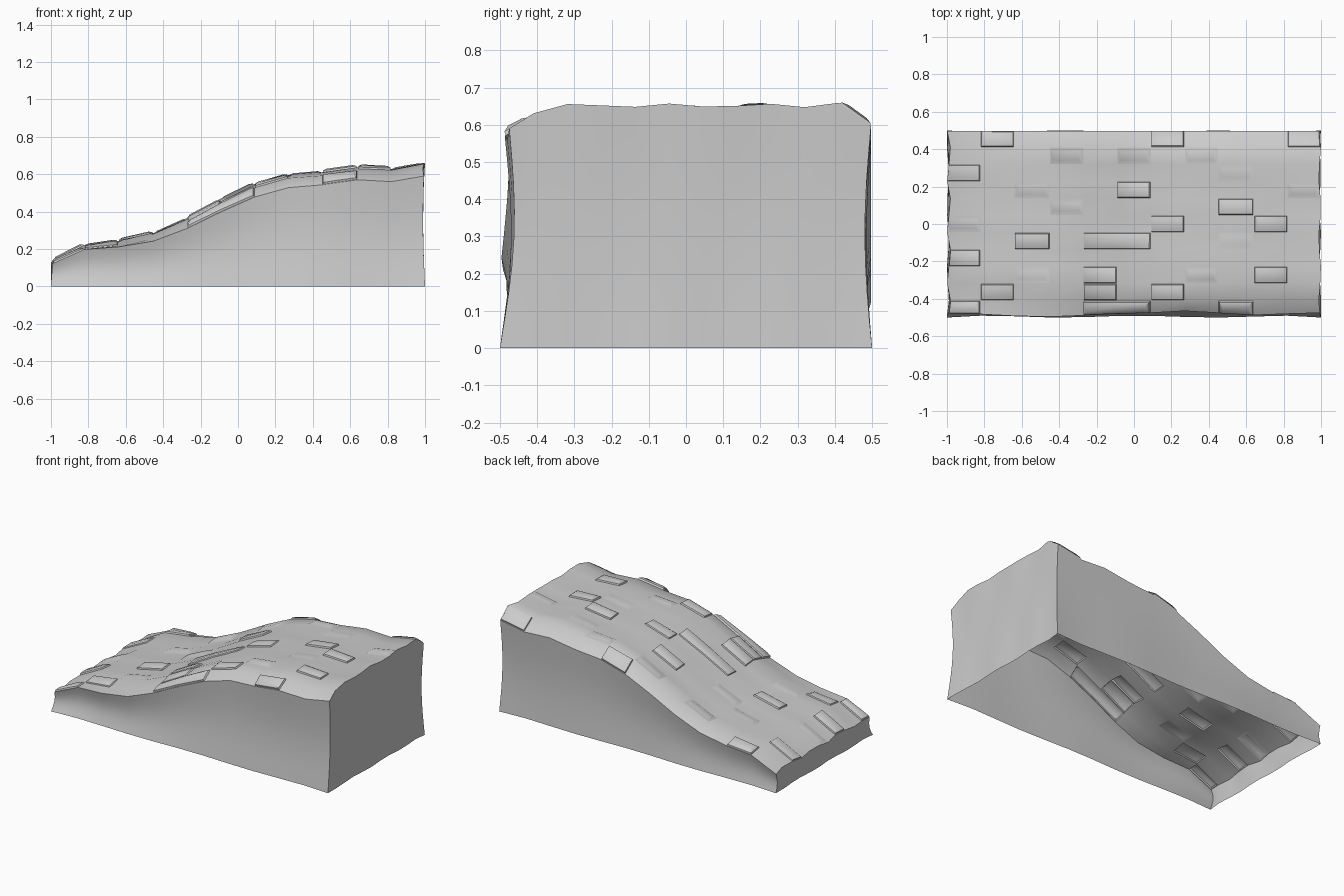
import bpy, bmesh, math

if "Cube" in bpy.data.objects:
    bpy.data.objects.remove(bpy.data.objects["Cube"])

N = 11  # paving cells in each direction
PROFILE = [(-1, .13), (-.82, .215), (-.64, .237), (-.45, .278), (-.27, .355), (-.09, .452),
           (.09, .54), (.27, .59), (.45, .605), (.64, .632), (.82, .622), (1, .652)]


# Sloping height with rounded front and back rims and slight waves
def ground(i, j):
    x, z = PROFILE[i]
    y = -.5 + j / N
    drop = min(.062, .008 + .1 * (x + 1) / 2)
    z += .005 * math.sin(j * 2.3 + i * .8) * (0 if j in (0, N) else 1)
    if j == 0:
        z -= drop
        y = -.488 + .008 * math.sin(i * 1.3 + 1)
        if i in (6, 7, 8):
            y = -.465 if i == 7 else -.475
        if i == N:
            y = -.475
    elif j == 1:
        z -= .016
    elif j == N:
        z -= drop * .9
        y = .497
    elif j == N - 1:
        z += .005
    if i == 0:
        x += .01 + .01 * math.sin(j * 2.1)
    if i == N:
        x -= .006 + .006 * math.sin(j * 1.7)
    return x, y, z


def finish(bm, name, angle):
    me = bpy.data.meshes.new(name)
    bm.to_mesh(me)
    bm.free()
    ob = bpy.data.objects.new(name, me)
    bpy.context.collection.objects.link(ob)
    bpy.context.view_layer.objects.active = ob
    ob.select_set(True)
    bpy.ops.object.shade_smooth_by_angle(angle=math.radians(angle))
    ob.select_set(False)


# Paved top surface
bm = bmesh.new()
v = [[bm.verts.new(ground(i, j)) for j in range(N + 1)] for i in range(N + 1)]
cell = {(i, j): bm.faces.new((v[i][j], v[i + 1][j], v[i + 1][j + 1], v[i][j + 1]))
        for i in range(N) for j in range(N)}
bm.normal_update()

# Raised stones, by row: first column, number of cells, height
STONES = {
    0: [(0, 1, .018), (4, 2, .022), (8, 1, .022)],
    1: [(1, 1, .013), (4, 1, .016), (6, 1, .018)],
    2: [(2, 1, .006), (4, 1, .018), (7, 1, .009), (9, 1, .018)],
    3: [(0, 1, .018)],
    4: [(2, 1, .018), (4, 2, .014), (8, 1, .004)],
    5: [(0, 1, .009), (6, 1, .015), (9, 1, .018)],
    6: [(3, 1, .008), (8, 1, .018)],
    7: [(2, 1, .007), (5, 1, .018), (10, 1, .008)],
    8: [(0, 1, .012), (8, 1, .005)],
    9: [(3, 1, .008), (5, 1, .008), (7, 1, .009)],
    10: [(1, 1, .018), (6, 1, .018), (10, 1, .015)],
}
for j, row in STONES.items():
    for i, count, h in row:
        faces = [cell[i + k, j] for k in range(count)]
        # bold stones have a steep side below the bevel, worn ones only a bevel
        steps = ((.003, 0), (.003, h * .5), (.018, h * .5)) if h > .01 else ((.003, 0), (.02, h))
        for inset, depth in steps:
            bmesh.ops.inset_region(bm, faces=faces, thickness=inset, depth=depth,
                                   use_boundary=True, use_even_offset=True)
            bm.normal_update()
finish(bm, "paved_slope", 40)

# Concave side walls with a gently wavy foot, open underneath
SIDES = {
    "front": [(i, 0) for i in range(N + 1)],
    "right": [(N, j) for j in range(N + 1)],
    "back": [(i, N) for i in range(N, -1, -1)],
    "left": [(0, j) for j in range(N, -1, -1)],
}
LEVELS = 8
bm = bmesh.new()
for path in SIDES.values():
    cols = []
    for i, j in path:
        x, y, z = ground(i, j)
        wave = .005 + .005 * math.sin(i * 1.4 + j * 1.7)
        bx = -1 + 2 * i / N + wave * ((i == 0) - (i == N)) * (0 < j < N)
        by = -.5 + j / N + wave * ((j == 0) - (j == N)) * (0 < i < N)
        # each bow fades away from its own wall; the right corners are pinched
        pinch = 1.3 if i == N else 1
        fy = .022 * pinch * (j == 0) - .014 * pinch * (j == N)
        fx = -.008 * (i == N)
        col = []
        for k in range(LEVELS + 1):
            t = k / LEVELS
            s, b = t ** 1.5, math.sin(math.pi * t)
            col.append(bm.verts.new((bx + (x - bx) * s + fx * b,
                                     by + (y - by) * s + fy * b, z * t)))
        cols.append(col)
    for a, b in zip(cols, cols[1:]):
        for k in range(LEVELS):
            bm.faces.new((a[k], b[k], b[k + 1], a[k + 1]))
bmesh.ops.remove_doubles(bm, verts=bm.verts, dist=.0005)
finish(bm, "side_walls", 40)
